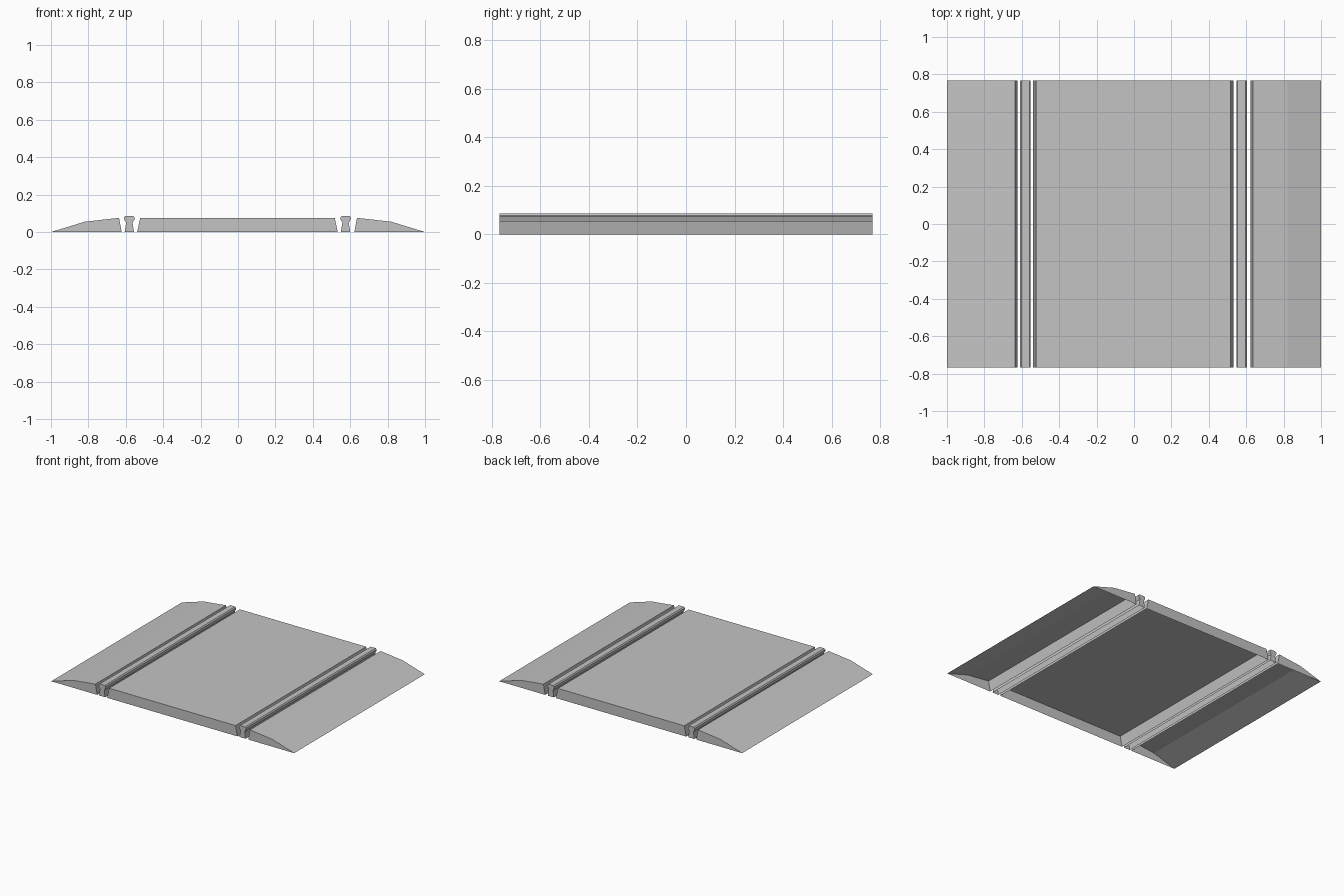
import bpy
import bmesh

HALF_LENGTH = 0.768
SHIFT = -0.003  # track centre line sits slightly off the ramp centre

cube = bpy.data.objects.get("Cube")
if cube:
    bpy.data.objects.remove(cube, do_unlink=True)

concrete = bpy.data.materials.new("plain_grey")
concrete.use_nodes = True
GREY = (0.55, 0.55, 0.55, 1)
concrete.diffuse_color = GREY
concrete.node_tree.nodes["Principled BSDF"].inputs["Base Color"].default_value = GREY


def open_extrusion(name, profile):
    """Extrude an x-z profile along y, with closed ends and an open underside.

    The profile runs clockwise from its lower left to its lower right point.
    """
    bm = bmesh.new()
    front = [bm.verts.new((x, -HALF_LENGTH, z)) for x, z in profile]
    back = [bm.verts.new((x, HALF_LENGTH, z)) for x, z in profile]
    for i in range(len(profile) - 1):
        bm.faces.new((front[i], front[i + 1], back[i + 1], back[i]))
    bm.faces.new(front[::-1])
    bm.faces.new(back)
    mesh = bpy.data.meshes.new(name)
    bm.to_mesh(mesh)
    bm.free()
    mesh.materials.append(concrete)
    obj = bpy.data.objects.new(name, mesh)
    bpy.context.collection.objects.link(obj)
    return obj


def mirrored(half):
    """Complete a left half profile with its mirror image."""
    return half + [(-x, z) for x, z in reversed(half)]


# Slab between the rails
slab = mirrored([(-0.536, 0), (-0.52, 0.076)])
open_extrusion("centre_slab", [(x + SHIFT, z) for x, z in slab])

# Rail section: foot, neck and rounded head
rail = mirrored([(-0.025, 0), (-0.017, 0.05), (-0.028, 0.068),
                 (-0.028, 0.079), (-0.021, 0.0865)])

# Sloped approach outside each rail
ramp = [(-1, 0), (-0.82, 0.055), (-0.636, 0.076), (-0.622, 0)]

for side, sign in (("right", -1), ("left", 1)):
    centre = sign * 0.578 + SHIFT
    open_extrusion(side + "_rail", [(x + centre, z) for x, z in rail])
    shape = ramp if sign < 0 else [(-x, z) for x, z in reversed(ramp)]
    open_extrusion(side + "_ramp", shape)
